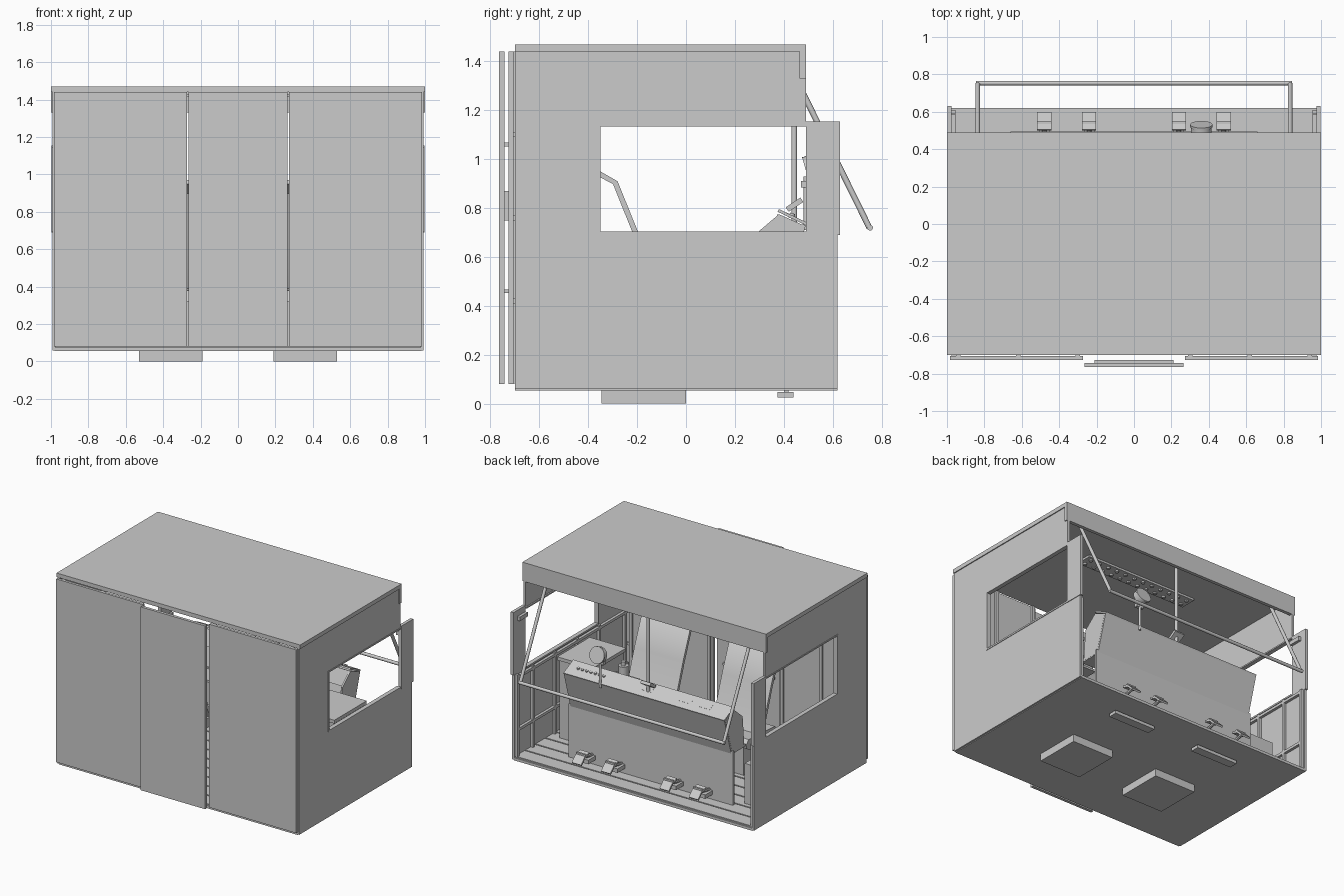
import bpy, bmesh, math
from mathutils import Vector

if "Cube" in bpy.data.objects:
    bpy.data.objects.remove(bpy.data.objects["Cube"])


def finish(name, bm, smooth=False):
    bmesh.ops.recalc_face_normals(bm, faces=bm.faces[:])
    me = bpy.data.meshes.new(name)
    bm.to_mesh(me)
    bm.free()
    ob = bpy.data.objects.new(name, me)
    bpy.context.collection.objects.link(ob)
    if smooth:
        bpy.ops.object.select_all(action='DESELECT')
        ob.select_set(True)
        bpy.context.view_layer.objects.active = ob
        bpy.ops.object.shade_smooth_by_angle(angle=math.radians(40))
    return ob


def prism(name, pts, x0, x1, smooth=False):
    """Extrude a (y, z) outline along x."""
    bm = bmesh.new()
    f = bm.faces.new([bm.verts.new((x0, y, z)) for y, z in pts])
    r = bmesh.ops.extrude_face_region(bm, geom=[f])
    vs = [v for v in r['geom'] if isinstance(v, bmesh.types.BMVert)]
    bmesh.ops.translate(bm, verts=vs, vec=(x1 - x0, 0, 0))
    return finish(name, bm, smooth)


def box(name, x0, x1, y0, y1, z0, z1):
    return prism(name, [(y0, z0), (y1, z0), (y1, z1), (y0, z1)], x0, x1)


def strip(name, path, t, x0, x1, smooth=False):
    """Sheet of thickness t that follows a (y, z) path."""
    p = [Vector(q) for q in path]
    off = []
    for i, q in enumerate(p):
        d = (p[min(i + 1, len(p) - 1)] - p[max(i - 1, 0)]).normalized()
        off.append(q + Vector((-d.y, d.x)) * t)
    return prism(name, [tuple(q) for q in p + off[::-1]], x0, x1, smooth)


def rod(name, a, b, r, n=12):
    a, b = Vector(a), Vector(b)
    bm = bmesh.new()
    bmesh.ops.create_cone(bm, cap_ends=True, segments=n, radius1=r, radius2=r, depth=(b - a).length)
    q = (b - a).to_track_quat('Z', 'Y').to_matrix().to_4x4()
    q.translation = (a + b) / 2
    bmesh.ops.transform(bm, matrix=q, verts=bm.verts[:])
    return finish(name, bm, True)


# floor with planks, roof, roof fascia
box("floor", -.98, .98, -.70, .62, .055, .075)
for i in range(11):
    y = -.69 + i * .119
    box("floor_plank", -.975, .975, y, y + .109, .075, .083)
box("roof", -1, 1, -.70, .49, 1.44, 1.47)
box("roof_fascia", -1, 1, .465, .49, 1.33, 1.44)

# sides: wall with window opening, front post, frame, ribs
wall = [(-.70, .06), (.62, .06), (.62, .70), (-.355, .70), (-.355, 1.14),
        (.49, 1.14), (.49, 1.44), (-.70, 1.44)]
for s in (-1, 1):
    prism("side_wall", wall, s * .975, s * .993)
    box("side_post", s * .975, s * .998, .49, .63, .69, 1.155)
    box("window_sill", s * .965, s * .997, -.36, .49, .692, .704)
    box("window_head", s * .965, s * .997, -.36, .49, 1.134, 1.144)
    box("window_jamb", s * .965, s * .997, -.36, -.35, .70, 1.14)
    for y in (-.66, -.36, -.1, .16, .42, .60):
        box("wall_rib", s * .955, s * .976, y - .01, y + .01, .083, .69)
    for z in (.28, .67):
        box("wall_rail", s * .955, s * .976, -.69, .61, z - .01, z + .01)
    box("post_bracket", s * .955, s * .975, .49, .585, 1.08, 1.11)

    # rear panel beside the doorway, with hinges and inner ribs
    box("rear_panel", s * .272, s * .985, -.726, -.706, .08, 1.44)
    for z in (.42, .76, 1.10):
        box("rear_panel_clip", s * .95, s * .975, -.707, -.698, z - .01, z + .01)
    for x in (.30, .62, .94):
        box("rear_rib", s * (x - .012), s * (x + .012), -.707, -.69, .083, 1.44)

    # foot pads and bars below the floor
    box("under_pad", s * .19, s * .53, -.345, 0, 0, .056)
    box("under_bar", s * .19, s * .53, .375, .44, .025, .048)
    for x in (.24, .48):
        box("under_bar_stem", s * (x - .01), s * (x + .01), .40, .42, .045, .057)

    # seats: pedestal, cushion and thin bent back
    cx = s * .36
    box("seat_pedestal", cx - .1, cx + .1, -.25, -.02, .08, .32)
    prism("seat_cushion", [(-.28, .32), (.04, .32), (.075, .34), (.08, .37), (.05, .40), (-.26, .38)],
          cx - .19, cx + .19, True)
    strip("seat_back", [(-.05, .36), (-.125, .50), (-.195, .70), (-.28, .91), (-.35, .95), (-.42, .97)],
          .022, cx - .2, cx + .2, True)

    # folding frame arm
    rod("frame_arm", (s * .835, .40, 1.43), (s * .835, .75, .72), .012)

    # pedals on the foot panel
    for x in (.24, .48):
        x *= s
        strip("pedal_plate", [(.50, .20), (.55, .185), (.59, .145)], .014, x - .038, x + .038)
        box("pedal_tread", x - .038, x + .038, .535, .55, .19, .212)
        rod("pedal_arm", (x, .41, .15), (x, .55, .18), .012, 8)
        box("pedal_base", x - .028, x + .028, .413, .50, .12, .15)

rod("frame_bar", (-.845, .753, .72), (.845, .753, .72), .012)

# sliding door outside the doorway
box("door", -.265, .265, -.765, -.743, .08, 1.44)
box("door_bracket", -.21, .21, -.744, -.727, .75, .87)
for z in (.46, 1.06):
    box("door_rail", -.21, .21, -.744, -.727, z - .008, z + .008)

# desk: foot panel, tilted front, sloping top, end plates
box("foot_panel", -.674, .674, .395, .413, .083, .48)
strip("desk_front", [(.412, .46), (.49, .73)], .014, -.66, .66)
strip("desk_top", [(.49, .73), (.375, .785)], -.012, -.66, .66)
strip("desk_back_flap", [(.375, .775), (.33, .67)], .012, -.66, .66)
for x in (-.655, -.22, .22, .655):
    prism("desk_divider", [(.40, .46), (.48, .73), (.38, .775), (.28, .69), (.26, .46)], x - .006, x + .006)
box("desk_shelf", -.66, .66, .24, .41, .455, .47)


def desk_z(y):
    return .73 + (.49 - y) * .478


# buttons and switch strips on the desk top
for i in range(7):
    x = .58 - i * .035
    rod("desk_button", (x, .43, desk_z(.43)), (x, .436, desk_z(.43) + .02), .011, 10)
for x in (.02, -.30, -.46):
    y = .425
    prism("switch_strip", [(y - .02, desk_z(y - .02)), (y + .02, desk_z(y + .02)),
                           (y + .025, desk_z(y + .02) + .012), (y - .015, desk_z(y - .02) + .012)], x - .05, x + .05)

# centre pole with tilted display
rod("centre_pole", (0, .443, .72), (0, .443, 1.44), .012)
strip("pole_handset", [(.42, .785), (.48, .825)], .022, -.04, .04)

# round dial on a stem
rod("dial_stem", (.36, .49, .71), (.36, .49, .93), .009)
rod("dial", (.36, .49, .955), (.36, .525, .965), .055, 24)
rod("dial_rim", (.36, .52, .963), (.36, .532, .967), .06, 24)
box("dial_bracket", .33, .39, .47, .495, .885, .91)

# ceiling panel with two rows of lamps
box("ceiling_panel", -.46, .46, -.04, .08, 1.425, 1.44)
for i in range(12):
    for y in (-.01, .05):
        x = -.42 + i * .0764
        rod("ceiling_lamp", (x, y, 1.415), (x, y, 1.426), .014, 10)

# side cabinets, bottle
box("cabinet", .62, .90, -.16, .20, .08, .66)
box("cabinet_lid", .61, .91, -.17, .21, .66, .685)
rod("bottle", (.50, .02, .55), (.50, .02, .66), .035, 16)
rod("bottle_cap", (.50, .02, .66), (.50, .02, .69), .016, 12)
box("bottle_shelf", .42, .63, -.06, .10, .535, .55)
box("low_cabinet", -.93, -.72, .10, .34, .08, .38)
